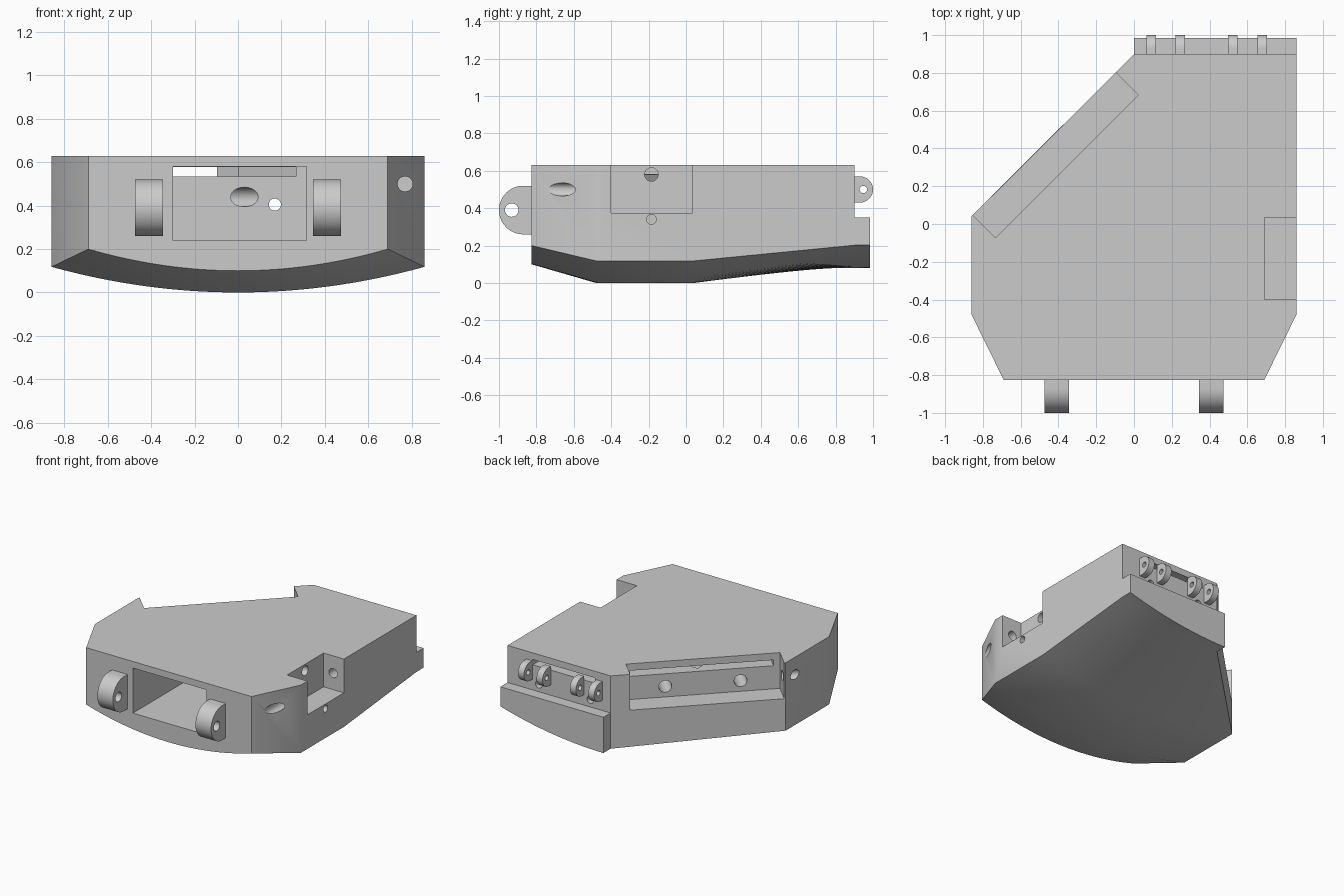
import bpy, bmesh, math
from mathutils import Vector

cube = bpy.data.objects.get("Cube")
if cube:
    bpy.data.objects.remove(cube, do_unlink=True)

TOP = 0.63
GREY = (0.6, 0.6, 0.6, 1)
grey = bpy.data.materials.new("plain grey")
grey.use_nodes = True
grey.diffuse_color = GREY
grey.node_tree.nodes["Principled BSDF"].inputs["Base Color"].default_value = GREY


def new_object(name, bm):
    bmesh.ops.recalc_face_normals(bm, faces=bm.faces)
    mesh = bpy.data.meshes.new(name)
    bm.to_mesh(mesh)
    bm.free()
    mesh.materials.append(grey)
    obj = bpy.data.objects.new(name, mesh)
    bpy.context.collection.objects.link(obj)
    return obj


def select(obj):
    bpy.ops.object.select_all(action='DESELECT')
    obj.select_set(True)
    bpy.context.view_layer.objects.active = obj


def cut(obj, cutter):
    """Subtract the cutter from the object, then discard it."""
    cutter.hide_render = True
    mod = obj.modifiers.new("cut", 'BOOLEAN')
    mod.operation, mod.solver, mod.object = 'DIFFERENCE', 'EXACT', cutter
    select(obj)
    bpy.ops.object.modifier_apply(modifier=mod.name)
    bpy.data.objects.remove(cutter, do_unlink=True)


def box(lo, hi, angle=0.0, origin=(0, 0, 0)):
    bm = bmesh.new()
    bmesh.ops.create_cube(bm, size=1)
    lo, hi = Vector(lo), Vector(hi)
    for v in bm.verts:
        v.co = (lo + hi) / 2 + v.co * (hi - lo)
    obj = new_object("cutter_box", bm)
    obj.location = origin
    obj.rotation_euler.z = angle
    bpy.context.view_layer.update()
    return obj


def drill(start, end, radius):
    start, end = Vector(start), Vector(end)
    axis = end - start
    bm = bmesh.new()
    bmesh.ops.create_cone(bm, cap_ends=True, segments=32, radius1=radius,
                          radius2=radius, depth=axis.length)
    turn = Vector((0, 0, 1)).rotation_difference(axis).to_matrix().to_4x4()
    bm.transform(turn)
    bmesh.ops.translate(bm, verts=bm.verts, vec=(start + end) / 2)
    return new_object("cutter_drill", bm)


def finish(obj):
    select(obj)
    bpy.ops.object.shade_smooth_by_angle(angle=math.radians(30))


# Hull: loft of arched sections (y, left x, right x, lowest z, arch rise)
SECTIONS = [(-0.825, -0.69, 0.69, 0.1, 0.1), (-0.48, -0.86, 0.86, 0, 0.118),
            (0.04, -0.86, 0.86, 0, 0.118), (0.9, 0, 0.86, 0.08, 0.122),
            (0.985, 0, 0.86, 0.08, 0.122)]
STEPS = 32
bm = bmesh.new()
rows, rims = [], []
for i, (y, left, right, base, rise) in enumerate(SECTIONS):
    row = []
    for k in range(STEPS + 1):
        t = k / STEPS
        # rear sections only keep the right half of the arch
        arch = t if left == 0 else 2 * t - 1
        row.append(bm.verts.new((left + (right - left) * t, y, base + rise * arch ** 2)))
    rows.append(row)
    rims.append([bm.verts.new((x, y, TOP)) for x in (left, right)])
for (a, b), (p, q) in zip(zip(rows, rows[1:]), zip(rims, rims[1:])):
    for k in range(STEPS):
        bm.faces.new((a[k], a[k + 1], b[k + 1], b[k]))
    bm.faces.new((a[0], b[0], q[0], p[0]))
    bm.faces.new((a[-1], b[-1], q[1], p[1]))
    bm.faces.new((p[0], p[1], q[1], q[0]))
for row, rim in ((rows[0], rims[0]), (rows[-1], rims[-1])):
    bm.faces.new(row + [rim[1], rim[0]])
hull = new_object("hull", bm)

# Rear ledge, side pocket and deep front pocket
cut(hull, box((-0.1, 0.9, 0.35), (1, 1.1, 1)))
cut(hull, box((0.69, -0.4, 0.375), (1, 0.035, 1)))
cut(hull, box((-0.3, -1, 0.24), (0.315, 0.29, 0.58)))

# Diagonal recess and its long slot, in a frame turned along the sloping side
MID = Vector((-0.355, 0.305, 0))
DIAG = math.radians(45)
cut(hull, box((-0.535, 0, 0.36), (0.535, 0.4, 1), DIAG, MID))
cut(hull, box((-0.49, -0.45, 0.535), (0.505, 0.05, 0.578), DIAG, MID))
# Rear slot
cut(hull, box((0.13, 0.75, 0.54), (0.65, 0.95, 0.58)))

# Drilled holes
HOLES = [
    ((0.17, 0.2, 0.405), (0.17, 1, 0.405), 0.028),
    ((0.6, 0.6, 0.405), (0.6, 1, 0.405), 0.028),
    ((0.2, -0.185, 0.58), (0.8, -0.185, 0.58), 0.036),
    ((0.2, -0.185, 0.34), (1, -0.185, 0.34), 0.026),
    ((0.77, -0.9, 0.5), (0.77, 0.2, 0.5), 0.035),
    ((-0.26, 0.58, 0.44), (0.15, 0.17, 0.44), 0.045),
    ((-0.63, 0.21, 0.44), (-0.2, -0.22, 0.44), 0.045),
    ((-0.94, -0.15, 0.5), (-0.74, 0.05, 0.5), 0.035),
    ((-0.1, 0.69, 0.5), (0.05, 0.84, 0.5), 0.035),
]
for hole in HOLES:
    cut(hull, drill(*hole))
finish(hull)


def lug(name, x0, x1, root, centre, z, radius, hole_y, hole_r):
    """Rounded hinge ear, extruded across x, with a pin hole."""
    side = 1 if centre > root else -1
    bm = bmesh.new()
    pts = [(root, z - radius)]
    for k in range(25):
        a = math.pi * (k / 24 - 0.5)
        pts.append((centre + side * radius * math.cos(a), z + radius * math.sin(a)))
    pts.append((root, z + radius))
    face = bm.faces.new([bm.verts.new((x0, y, h)) for y, h in pts])
    out = bmesh.ops.extrude_face_region(bm, geom=[face])["geom"]
    bmesh.ops.translate(bm, vec=(x1 - x0, 0, 0),
                        verts=[g for g in out if isinstance(g, bmesh.types.BMVert)])
    obj = new_object(name, bm)
    cut(obj, drill((x0 - 0.1, hole_y, z), (x1 + 0.1, hole_y, z), hole_r))
    finish(obj)


# Two broad front lugs
for name, x in (("right", -0.41), ("left", 0.41)):
    lug("front_lug_" + name, x - 0.065, x + 0.065, -0.825, -0.87, 0.39, 0.13, -0.932, 0.036)

# Two pairs of thin rear lugs
for i, x in enumerate((0.092, 0.245, 0.523, 0.678)):
    lug(f"rear_lug_{i + 1}", x - 0.025, x + 0.025, 0.9, 0.93, 0.5, 0.07, 0.948, 0.02)
